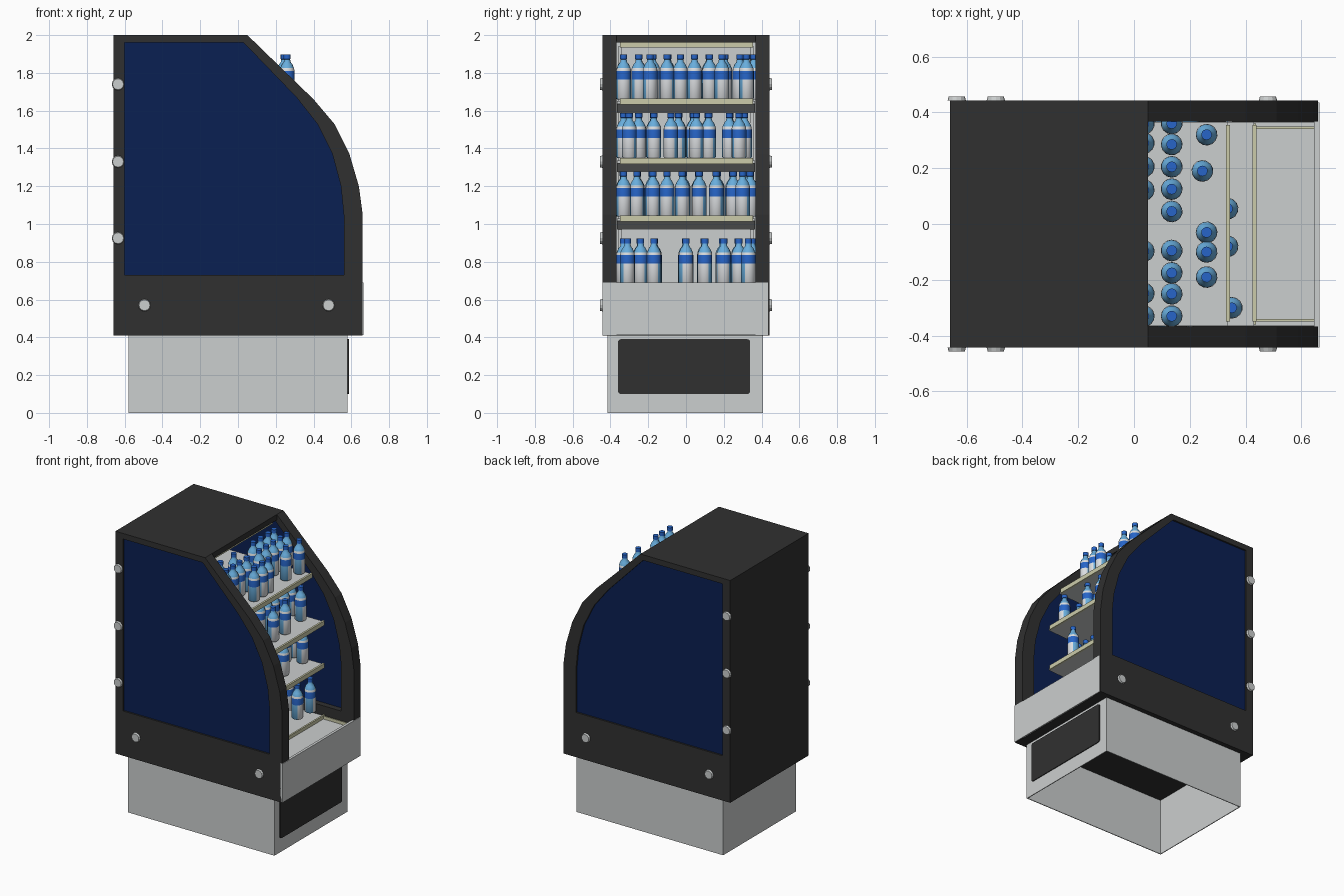
import bpy, bmesh, math, random
from mathutils import Matrix

random.seed(4)
if "Cube" in bpy.data.objects:
    bpy.data.objects.remove(bpy.data.objects["Cube"], do_unlink=True)


def material(name, r, g, b):
    m = bpy.data.materials.new(name)
    m.use_nodes = True
    m.diffuse_color = (r, g, b, 1)
    node = next(n for n in m.node_tree.nodes if n.type == 'BSDF_PRINCIPLED')
    node.inputs["Base Color"].default_value = (r, g, b, 1)
    return m


charcoal = material("charcoal", .03, .03, .03)
grey = material("light grey", .6, .62, .62)
navy = material("navy blue", .003, .014, .085)
beige = material("pale beige", .6, .6, .4)
white = material("bottle white", .72, .74, .76)
blue = material("bottle blue", .02, .13, .58)
sky = material("bottle sky blue", .14, .42, .72)


def finish(name, bm, *mats):
    bmesh.ops.recalc_face_normals(bm, faces=bm.faces)
    mesh = bpy.data.meshes.new(name)
    bm.to_mesh(mesh)
    bm.free()
    for m in mats:
        mesh.materials.append(m)
    obj = bpy.data.objects.new(name, mesh)
    bpy.context.collection.objects.link(obj)
    return obj


def box(name, x, y, z, mat):
    bm = bmesh.new()
    bmesh.ops.create_cube(bm, size=1)
    for v in bm.verts:
        for i, (lo, hi) in enumerate((x, y, z)):
            v.co[i] = hi if v.co[i] > 0 else lo
    return finish(name, bm, mat)


def prism(name, outline, y0, y1, mat, hole=None):
    """Extrude an x-z outline along y, optionally with a matching hole."""
    bm = bmesh.new()
    n = len(outline)

    def loop(points, y):
        return [bm.verts.new((px, y, pz)) for px, pz in points]

    def bridge(a, b):
        for i in range(n):
            j = (i + 1) % n
            bm.faces.new((a[i], a[j], b[j], b[i]))

    a, b = loop(outline, y0), loop(outline, y1)
    bridge(a, b)
    if hole:
        c, d = loop(hole, y0), loop(hole, y1)
        bridge(c, d)
        bridge(a, c)
        bridge(b, d)
    else:
        bm.faces.new(a)
        bm.faces.new(b)
    return finish(name, bm, mat)


# Curved side frames with recessed blue panels
outer = [(-.66, .41), (.66, .41), (.66, 1.05), (.64, 1.2), (.59, 1.37),
         (.51, 1.53), (.40, 1.66), (.05, 2), (-.66, 2)]
inner = [(-.6, .73), (.56, .73), (.56, 1.05), (.545, 1.2), (.5, 1.37),
         (.42, 1.53), (.31, 1.67), (.03, 1.96), (-.6, 1.96)]
for side, s in (("right", -1), ("left", 1)):
    prism(side + "_side_frame", outer, s * .367, s * .443, charcoal, inner)
    prism(side + "_side_panel", inner, s * .408, s * .431, navy)

    # Round bolt caps
    for i, (x, z) in enumerate([(-.635, 1.74), (-.635, 1.33), (-.635, .925),
                                (-.495, .57), (.48, .57)]):
        bm = bmesh.new()
        bmesh.ops.create_cone(bm, cap_ends=True, segments=12, radius1=.033,
                              radius2=.029, depth=.014,
                              matrix=Matrix.Translation((x, s * .449, z))
                              @ Matrix.Rotation(-s * math.pi / 2, 4, 'X'))
        finish(f"{side}_bolt_cap_{i + 1}", bm, grey)

# Cabinet shell
box("back_wall", (-.66, -.6), (-.443, .443), (.41, 2), charcoal)
box("roof", (-.66, .05), (-.443, .443), (1.96, 2), charcoal)
box("cabinet_floor", (-.66, .655), (-.443, .443), (.41, .44), charcoal)
box("inner_back_lining", (-.6, -.5), (-.37, .37), (.44, 1.96), grey)
box("front_apron", (.645, .664), (-.443, .435), (.412, .69), grey)
box("lamp_strip", (0, .03), (-.35, .355), (1.935, 1.96), beige)
for s in (-1, 1):
    box("shelf_upright", (-.5, -.48), (s * .35 - .01, s * .35 + .01), (.67, 1.94), grey)

# Bottom deck and front tray
box("bottom_deck", (-.5, .43), (-.366, .366), (.62, .66), grey)
box("tray_floor", (.43, .65), (-.366, .366), (.62, .65), grey)
box("deck_lip", (.425, .437), (-.36, .36), (.64, .675), beige)
for s in (-1, 1):
    box("tray_rail", (.437, .645), (s * .345 - .004, s * .345 + .004), (.65, .672), beige)

# Tapered shelves with price rails
shelves = [(1.03, .43), (1.335, .43), (1.65, .335)]
for i, (z, front) in enumerate(shelves):
    wedge = [(-.5, z), (front, z), (front, z - .015), (-.5, z - .06)]
    prism(f"shelf_{i + 1}", wedge, -.366, .366, grey)
    box(f"shelf_lip_{i + 1}", (front - .006, front + .008), (-.35, .355),
        (z - .018, z + .014), beige)

# Hollow plinth open at the bottom, with a dark grille plate
bm = bmesh.new()
bmesh.ops.create_cube(bm, size=1)
bmesh.ops.delete(bm, geom=[f for f in bm.faces if abs(f.normal.z) > .5], context='FACES')
for v in bm.verts:
    v.co = (v.co.x * 1.16, v.co.y * .825 - .004, (v.co.z + .5) * .412)
plinth = finish("plinth", bm, grey)
mod = plinth.modifiers.new("wall thickness", 'SOLIDIFY')
mod.thickness = .008
mod.offset = -1

bm = bmesh.new()
corners = []
for cy, cz, start in ((.325, .375, 0), (-.345, .375, 1), (-.345, .115, 2), (.325, .115, 3)):
    for k in range(4):
        t = math.pi / 2 * (start + k / 3)
        corners.append(bm.verts.new((.581, cy + .015 * math.cos(t), cz + .015 * math.sin(t))))
face = bm.faces.new(corners)
up = bmesh.ops.extrude_face_region(bm, geom=[face])["geom"]
for v in up:
    if isinstance(v, bmesh.types.BMVert):
        v.co.x += .006
finish("grille_plate", bm, charcoal)

# Bottle: a lathed profile coloured by height and direction
profile = [(.034, 0), (.039, .006), (.039, .105), (.039, .15), (.037, .165), (.028, .185),
           (.018, .198), (.016, .212), (.019, .213), (.019, .238)]
bm = bmesh.new()
rings = []
SIDES = 14
for r, z in profile:
    rings.append([bm.verts.new((r * math.cos(2 * math.pi * k / SIDES),
                                r * math.sin(2 * math.pi * k / SIDES), z))
                  for k in range(SIDES)])
for a, b in zip(rings, rings[1:]):
    for k in range(SIDES):
        j = (k + 1) % SIDES
        bm.faces.new((a[k], a[j], b[j], b[k]))
bm.faces.new(rings[0])
bm.faces.new(rings[-1])
bm.normal_update()
for f in bm.faces:
    f.smooth = len(f.verts) == 4
    c = f.calc_center_median()
    if c.z > .212 or .105 < c.z < .15:
        f.material_index = 1
    elif c.z > .17 or (c.z < .105 and abs(c.y) > .03):
        f.material_index = 2
first = finish("bottle", bm, white, blue, sky)
bpy.context.view_layer.objects.active = first
first.select_set(True)
bpy.ops.object.shade_smooth_by_angle(angle=math.radians(40))
bottle_mesh = first.data
bpy.data.objects.remove(first)


def bottle(x, y, z):
    obj = bpy.data.objects.new("bottle", bottle_mesh)
    obj.location = (x, y, z)
    obj.rotation_euler.z = random.uniform(-.4, .4)
    bpy.context.collection.objects.link(obj)


# Front rows of bottles on each level, plus looser ones ahead
front_rows = {
    1.66: (.135, [.36, .285, .205, .125, .045, -.095, -.175, -.25, -.33]),
    1.35: (.2, [-.33, -.25, -.17, -.04, .04, .12, .23, .31]),
    1.04: (.2, [-.33, -.26, -.18, -.1, -.02, .07, .16, .25, .34]),
    .69: (.2, [-.33, -.24, -.17, .0, .1, .2, .28, .35]),
}
loose = {
    1.66: [(.26, .32), (.245, .19), (.26, -.03), (.26, -.1), (.26, -.19)],
    1.35: [(.335, .055), (.335, -.08), (.35, -.3), (.3, .28)],
    1.04: [(.38, -.175), (.3, .3), (.31, .07)],
    .69: [(.34, .33), (.33, .2), (.33, -.31)],
}
for z, (x, ys) in front_rows.items():
    base = z if z > 1 else z - .005
    for y in ys:
        bottle(x, y, base)
        if random.random() < .75:
            bottle(x - .1, y + random.uniform(-.006, .006), base)
    for px, py in loose[z]:
        bottle(px, py, base)
